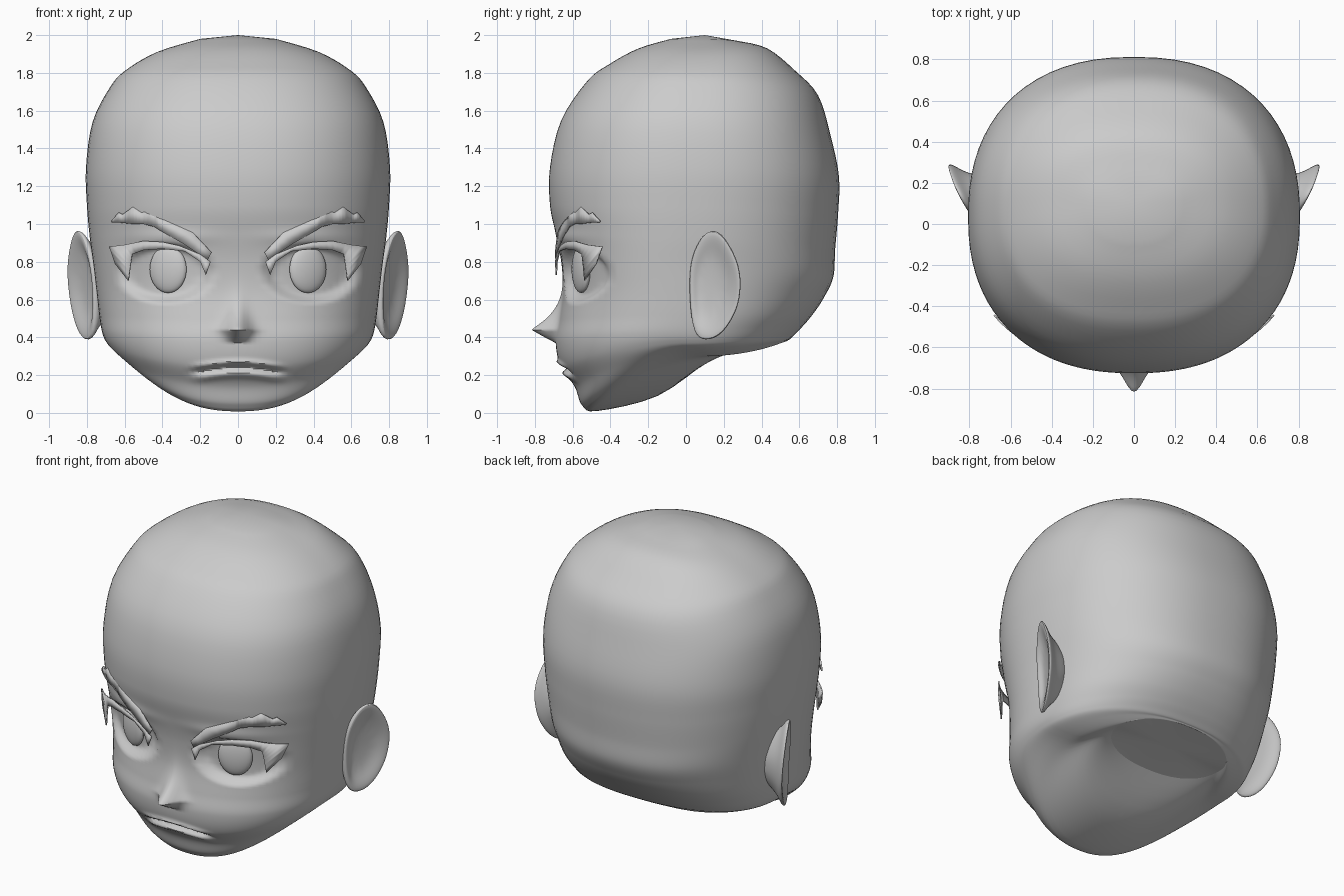
import bpy, bmesh, math
from mathutils import Vector, Matrix

if "Cube" in bpy.data.objects:
    bpy.data.objects.remove(bpy.data.objects["Cube"])

skin = bpy.data.materials.new("plain_grey")
skin.diffuse_color = (0.6, 0.6, 0.6, 1)
skin.use_nodes = True
skin.node_tree.nodes["Principled BSDF"].inputs["Base Color"].default_value = skin.diffuse_color


def make(name, bm, mirror=False, angle=40, solid=0, subsurf=0):
    bmesh.ops.recalc_face_normals(bm, faces=bm.faces)
    me = bpy.data.meshes.new(name)
    bm.to_mesh(me)
    bm.free()
    me.materials.append(skin)
    ob = bpy.data.objects.new(name, me)
    bpy.context.collection.objects.link(ob)
    if solid:
        m = ob.modifiers.new("thickness", 'SOLIDIFY')
        m.thickness, m.offset = solid, 0
    if subsurf:
        m = ob.modifiers.new("smooth", 'SUBSURF')
        m.levels = m.render_levels = subsurf
    if mirror:
        ob.modifiers.new("mirror", 'MIRROR').use_clip = False
    bpy.ops.object.select_all(action='DESELECT')
    ob.select_set(True)
    bpy.context.view_layer.objects.active = ob
    bpy.ops.object.shade_smooth_by_angle(angle=math.radians(angle))
    return ob


def loft(bm, rings):
    for a, b in zip(rings, rings[1:]):
        n = len(a)
        for i in range(n):
            bm.faces.new((a[i], a[(i + 1) % n], b[(i + 1) % n], b[i]))


# Skull levels: front (y, z), side (x, y, z), back (y, z)
LEVELS = [
    (-.08, 1.98, .20, .10, 1.98, .27, 1.97),
    (-.25, 1.93, .43, .10, 1.91, .43, 1.93),
    (-.40, 1.85, .60, .08, 1.81, .58, 1.81),
    (-.52, 1.76, .68, .07, 1.72, .70, 1.68),
    (-.66, 1.55, .77, .05, 1.54, .765, 1.47),
    (-.72, 1.30, .805, .04, 1.30, .81, 1.25),
    (-.72, 1.10, .80, .03, 1.10, .805, 1.05),
    (-.69, .95, .785, .02, .93, .79, .87),
    (-.66, .80, .765, .00, .78, .78, .72),
    (-.65, .65, .75, .00, .65, .73, .61),
    (-.67, .50, .735, .00, .52, .67, .52),
    (-.69, .38, .72, -.02, .43, .61, .45),
    (-.665, .25, .70, -.01, .38, .57, .41),
    (-.59, .14, .67, .01, .35, .55, .39),
    (-.55, .04, .60, .05, .32, .54, .385),
    (-.47, .01, .52, .10, .30, .535, .38),
    (-.15, .09, .45, .22, .31, .53, .38),
    (.12, .28, .40, .32, .33, .53, .38),
]


def spline(p, i, t):
    q = [p[max(0, min(len(p) - 1, i + k))] for k in (-1, 0, 1, 2)]
    return [0.5 * (2 * b + (c - a) * t + (2 * a - 5 * b + 4 * c - d) * t * t
                   + (3 * b - a - 3 * c + d) * t ** 3) for a, b, c, d in zip(*q)]


def face_detail(x, z):
    """Forward push of the face for nose, eye sockets and mouth."""
    x = abs(x)
    # nose: sharp tip, short bridge
    up = math.exp(-((z - .44) / .085) ** 1.2) if z > .44 else max(0, 1 - (.44 - z) / .07)
    d = .135 * up * math.exp(-(x / (.045 + .02 * up)) ** 2)
    # eye sockets with a crisp upper edge
    r = ((x - .385) / .24) ** 2 + ((z - .75) / (.14 if z > .75 else .16)) ** 2
    d -= .05 * min(1, max(0, 1.15 - r) * 2)
    # brow ridge above the eyes
    d += .012 * math.exp(-((x - .36) / .2) ** 2 - ((z - .93) / .04) ** 2)
    # mouth: lip edge above a groove, drooping at the corners
    if x < .25:
        fade = min(1, (.25 - x) / .06)
        c = .25 - .5 * x ** 2
        d += fade * (.014 * math.exp(-((z - c - .018) / .014) ** 2)
                     - .03 * math.exp(-((z - c + .010) / .016) ** 2)
                     + .015 * math.exp(-((z - c + .045) / .02) ** 2))
    return d


def skull_ring(bm, lv, half=48, e=.87):
    yf, zf, w, ys, zs, yb, zb = lv
    ring = []
    for k in range(-half, half):
        a = math.pi * (abs(k) / half) ** 1.5
        s, c = abs(math.sin(a)), math.cos(a)
        x = math.copysign(w * s ** e, k) if k not in (0, -half) else 0
        ye, ze = (yf, zf) if c > 0 else (yb, zb)
        y = ys + (ye - ys) * abs(c) ** e
        z = zs + (ze - zs) * abs(c) ** 1.5
        if y < -.2 and z > .12:
            y -= face_detail(x, z)
        ring.append(bm.verts.new((x, y, z)))
    return ring


# Head shell
bm = bmesh.new()
rings = []
for i in range(len(LEVELS) - 1):
    steps = 12 if 6 <= i <= 13 else 4
    rings += [skull_ring(bm, spline(LEVELS, i, s / steps)) for s in range(steps)]
rings.append(skull_ring(bm, LEVELS[-1]))
loft(bm, rings)
top = bm.verts.new((0, .1, 2.0))
n = len(rings[0])
for i in range(n):
    bm.faces.new((rings[0][i], rings[0][(i + 1) % n], top))
make("head", bm, angle=50)

# Neck cap: a coarse fan closing the underside
bm = bmesh.new()
edge = [v for k, v in enumerate(skull_ring(bm, LEVELS[-1])) if True]
hub = bm.verts.new((0, .33, .345))
for i in range(n):
    bm.faces.new((edge[i], edge[(i + 1) % n], hub))
make("neck_cap", bm, angle=5)


# Brows and lashes: thin plates wrapped around the face
def wrap(x, z):
    return Vector((x, .02 - .715 * (1 - (x / .83) ** 2.3) ** .435, z))


def plate(name, upper, lower):
    bm = bmesh.new()
    rows = []
    for j in range(len(upper) - 1):
        for s in range(3 if j < len(upper) - 2 else 4):
            t = s / 3
            rows.append([bm.verts.new(wrap(p[j][0] + (p[j + 1][0] - p[j][0]) * t,
                                           p[j][1] + (p[j + 1][1] - p[j][1]) * t))
                         for p in (upper, lower)])
    for a, b in zip(rows, rows[1:]):
        bm.faces.new((a[0], b[0], b[1], a[1]))
    make(name, bm, mirror=True, solid=.008)


plate("eyebrow",
      [(.14, .85), (.24, .955), (.42, 1.035), (.445, 1.075), (.51, 1.06),
       (.555, 1.09), (.61, 1.05), (.63, 1.06), (.67, 1.015)],
      [(.16, .81), (.28, .89), (.41, .965), (.44, .985), (.50, 1.0),
       (.55, 1.0), (.60, 1.005), (.63, 1.008), (.665, 1.008)])
plate("eyelash",
      [(.145, .80), (.20, .84), (.31, .885), (.40, .905), (.50, .91),
       (.60, .89), (.68, .88), (.65, .79)],
      [(.17, .73), (.20, .80), (.28, .855), (.40, .868), (.50, .862),
       (.56, .84), (.57, .78), (.58, .70)])

# Iris: flattened dome with its top trimmed by the lid
bm = bmesh.new()
bmesh.ops.create_uvsphere(bm, u_segments=24, v_segments=16, radius=1)
bmesh.ops.transform(bm, verts=bm.verts, matrix=Matrix.Translation((.37, -.555, .76))
                    @ Matrix.Rotation(math.radians(22), 4, 'Z')
                    @ Matrix.Diagonal((.105, .035, .125, 1)))
for v in bm.verts:
    v.co.z = min(v.co.z, .868)
make("iris", bm, mirror=True)

# Ear: cupped leaf swept outward and back
EAR = [(.02, .78), (.055, .88), (.10, .95), (.17, .97), (.24, .87), (.29, .75),
       (.285, .60), (.245, .50), (.18, .41), (.10, .385), (.04, .42), (.02, .60)]
bm = bmesh.new()
rings = []
for scale, off, root in ((.55, -.12, 1), (.75, -.06, 0), (1.02, -.025, 0),
                         (1.04, .005, 0), (.82, -.002, 0), (.5, -.035, 0)):
    ring = []
    for y, z in EAR:
        y2, z2 = .13 + (y - .13) * scale, .67 + (z - .67) * scale
        x = .775 if root else .765 + .5 * (y2 - .03) + .09 * max(0, z2 - .6)
        ring.append(bm.verts.new((x + off, y2, z2)))
    rings.append(ring)
loft(bm, rings)
bm.faces.new(rings[0])
bm.faces.new(rings[-1])
make("ear", bm, mirror=True, angle=60, subsurf=2)
